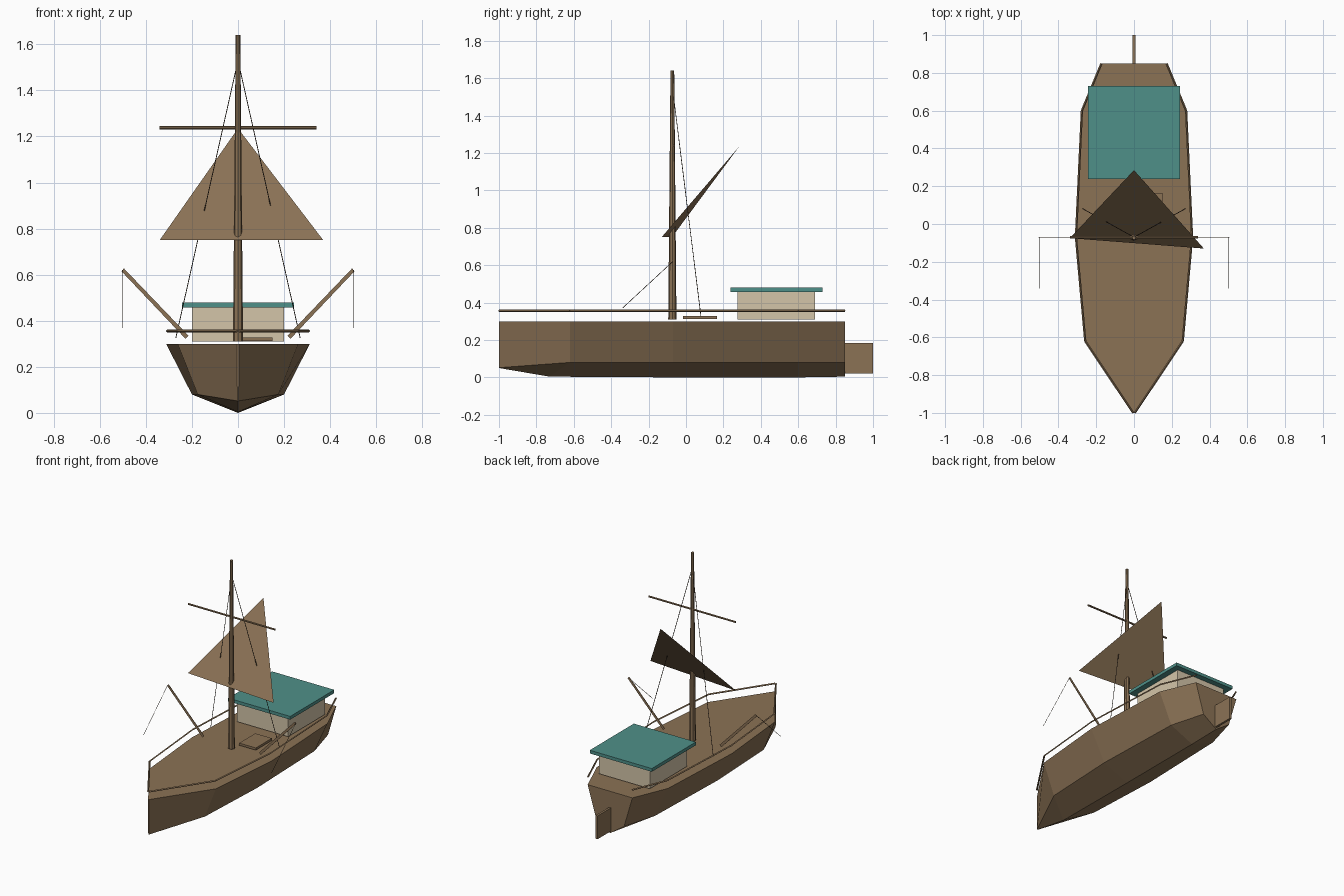
import bpy, bmesh
from mathutils import Vector

if "Cube" in bpy.data.objects:
    bpy.data.objects.remove(bpy.data.objects["Cube"])


def material(name, r, g, b):
    lin = [((c / 255 + 0.055) / 1.055) ** 2.4 for c in (r, g, b)]
    m = bpy.data.materials.new(name)
    m.diffuse_color = (*lin, 1)
    m.use_nodes = True
    m.node_tree.nodes["Principled BSDF"].inputs["Base Color"].default_value = m.diffuse_color
    return m


WOOD = material("brown wood", 139, 114, 85)
TEAL = material("teal paint", 79, 144, 137)
CREAM = material("cream paint", 212, 197, 169)
ROPE = material("dark rope", 66, 54, 42)


def mesh_object(name, verts, faces, mat, solid=True):
    me = bpy.data.meshes.new(name)
    me.from_pydata(verts, [], faces)
    me.materials.append(mat)
    if solid:
        bm = bmesh.new()
        bm.from_mesh(me)
        bmesh.ops.remove_doubles(bm, verts=bm.verts, dist=1e-5)
        bmesh.ops.recalc_face_normals(bm, faces=bm.faces)
        bm.to_mesh(me)
        bm.free()
    ob = bpy.data.objects.new(name, me)
    bpy.context.collection.objects.link(ob)
    return ob


def box(name, lo, hi, mat):
    v = [(x, y, z) for x in (lo[0], hi[0]) for y in (lo[1], hi[1]) for z in (lo[2], hi[2])]
    f = [(0, 1, 3, 2), (4, 6, 7, 5), (0, 4, 5, 1), (2, 3, 7, 6), (0, 2, 6, 4), (1, 5, 7, 3)]
    return mesh_object(name, v, f, mat)


def rod(name, a, b, r1, r2, sides, mat):
    a, b = Vector(a), Vector(b)
    bpy.ops.mesh.primitive_cone_add(vertices=sides, radius1=r1, radius2=r2,
                                    depth=(b - a).length, location=(a + b) / 2)
    ob = bpy.context.object
    ob.name = name
    ob.rotation_euler = (b - a).to_track_quat('Z', 'Y').to_euler()
    ob.data.materials.append(mat)
    return ob


# Hull sections: y, deck half width, chine half width, chine z, keel y, keel z
sections = [(-1.0, 0.004, 0.003, 0.052, -1.0, 0.05),
            (-0.62, 0.262, 0.175, 0.08, -0.73, 0.004),
            (-0.07, 0.312, 0.2, 0.08, -0.07, 0.0),
            (0.6, 0.28, 0.18, 0.08, 0.6, 0.0),
            (0.85, 0.175, 0.11, 0.08, 0.85, 0.004)]
verts, faces = [], []
for y, deck, chine, cz, ky, kz in sections:
    verts += [(-deck, y, 0.3), (-chine, y, cz), (0, ky, kz), (chine, y, cz), (deck, y, 0.3)]
for s in range(len(sections) - 1):
    for i in range(5):
        j = (i + 1) % 5
        faces.append((s * 5 + i, s * 5 + j, s * 5 + 5 + j, s * 5 + 5 + i))
faces += [(0, 1, 2, 3, 4), (20, 21, 22, 23, 24)]
mesh_object("hull", verts, faces, WOOD)

# Rudder, deck hatch, cabin and roof
box("rudder", (-0.008, 0.85, 0.02), (0.008, 1.0, 0.185), WOOD)
box("deck_hatch", (0.02, -0.015, 0.312), (0.15, 0.165, 0.328), WOOD)
box("cabin", (-0.2, 0.275, 0.31), (0.2, 0.69, 0.457), CREAM)
box("cabin_roof", (-0.243, 0.237, 0.457), (0.243, 0.73, 0.48), TEAL)

# Mast and yard
rod("mast", (0, -0.073, 0.31), (0, -0.073, 1.64), 0.022, 0.01, 8, WOOD)
rod("yard", (-0.34, -0.07, 1.238), (0.34, -0.07, 1.238), 0.007, 0.007, 6, WOOD)

# Triangular sail, leaning back
mesh_object("sail", [(-0.34, -0.075, 0.75), (0.37, -0.13, 0.75), (0, 0.285, 1.235)],
            [(0, 1, 2)], WOOD, solid=False)

for side, label in ((-1, "left"), (1, "right")):
    # Hand rail following the deck edge
    for k in range(len(sections) - 1):
        p, q = sections[k], sections[k + 1]
        rod(f"{label}_rail_{k + 1}", (side * p[1] * 0.985, p[0], 0.356),
            (side * q[1] * 0.985, q[0], 0.356), 0.006, 0.006, 4, WOOD)
    # Flat outrigger pole leaning outward
    d = 0.006
    pole = [(0.215, 0.335), (0.228, 0.322), (0.506, 0.615), (0.495, 0.627)]
    v = [(side * x, y, z) for y in (-0.0715, -0.0685) for x, z in pole]
    f = [(0, 1, 2, 3), (7, 6, 5, 4)] + [(i, (i + 1) % 4, (i + 1) % 4 + 4, i + 4) for i in range(4)]
    mesh_object(f"{label}_outrigger", v, f, WOOD)
    # Hanging line and mast shroud
    rod(f"{label}_line", (side * 0.502, -0.07, 0.62), (side * 0.502, -0.34, 0.37),
        0.0015, 0.0015, 4, ROPE)
    rod(f"{label}_shroud", (0, -0.07, 1.53), (side * 0.27, 0.08, 0.325),
        0.002, 0.002, 4, ROPE)
